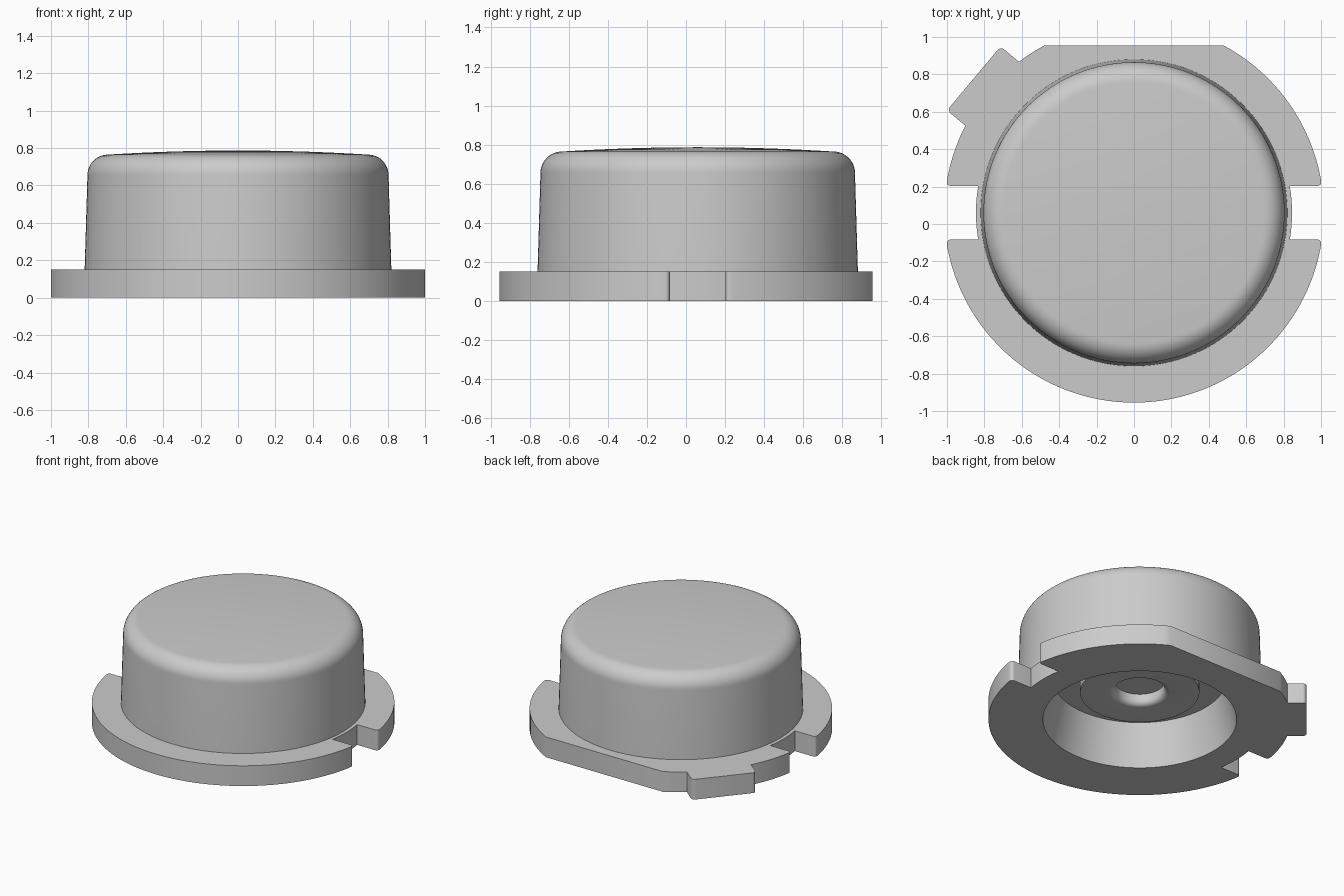
import bpy, bmesh
from math import sin, cos, asin, pi, radians, hypot
from mathutils import Vector

if "Cube" in bpy.data.objects:
    bpy.data.objects.remove(bpy.data.objects["Cube"])

CENTRE_Y = 0.06
SEGS = 128

grey = bpy.data.materials.new("satin grey")
grey.use_nodes = True
colour = (0.6, 0.6, 0.6, 1)
grey.diffuse_color = colour
grey.node_tree.nodes["Principled BSDF"].inputs["Base Color"].default_value = colour


def finish(name, bm, angle=30):
    mesh = bpy.data.meshes.new(name)
    bm.to_mesh(mesh)
    bm.free()
    ob = bpy.data.objects.new(name, mesh)
    bpy.context.collection.objects.link(ob)
    ob.location.y = CENTRE_Y
    mesh.materials.append(grey)
    bpy.ops.object.select_all(action='DESELECT')
    ob.select_set(True)
    bpy.context.view_layer.objects.active = ob
    bpy.ops.object.shade_smooth_by_angle(angle=radians(angle))
    return ob


def arc(cx, cy, r, start, end, steps):
    """Points on a circular arc, angles in radians."""
    return [(cx + r * cos(start + (end - start) * i / steps),
             cy + r * sin(start + (end - start) * i / steps)) for i in range(steps + 1)]


def lathe(name, profile):
    """Spin an (r, z) profile, listed so that it runs inside to outside from the top."""
    bm = bmesh.new()
    verts = [bm.verts.new((r, 0, z)) for r, z in profile]
    edges = [bm.edges.new(pair) for pair in zip(verts, verts[1:])]
    bmesh.ops.spin(bm, geom=verts + edges, axis=(0, 0, 1), cent=(0, 0, 0),
                   angle=2 * pi, steps=SEGS, use_merge=True)
    bmesh.ops.remove_doubles(bm, verts=bm.verts, dist=1e-4)
    bmesh.ops.dissolve_degenerate(bm, dist=1e-5, edges=bm.edges)
    for f in bm.faces:
        f.normal_update()
    bmesh.ops.recalc_face_normals(bm, faces=bm.faces)
    return finish(name, bm)


# Flange outline: arcs joined by notches, a flat back and an index tab
R, THICK, HOLE = 1.015, 0.15, 0.65
NOTCH_R, NOTCH_HALF = 0.845, 0.143
FLAT_Y = 0.895
TAB_ANGLE, TAB_HALF, TAB_OUT = radians(140), 0.223, 1.118

notch = asin(NOTCH_HALF / R)
notch_in = asin(NOTCH_HALF / NOTCH_R)
flat = asin(FLAT_Y / R)
tab = asin(TAB_HALF / R)
tab_turn, tab_reach = asin(TAB_HALF / hypot(TAB_OUT, TAB_HALF)), hypot(TAB_OUT, TAB_HALF)


def rim(start, end):
    return arc(0, 0, R, start, end, max(3, int((end - start) / (2 * pi) * SEGS)))


def polar(r, a):
    return (r * cos(a), r * sin(a))


right_rim, left_rim = rim(notch, flat), rim(TAB_ANGLE + tab, pi - notch)
front_rim = rim(pi + notch, 2 * pi - notch)
tab_corners = [polar(tab_reach, TAB_ANGLE - tab_turn), polar(tab_reach, TAB_ANGLE + tab_turn)]
outline = (right_rim + rim(pi - flat, TAB_ANGLE - tab) + tab_corners + left_rim
           + arc(0, 0, NOTCH_R, pi - notch_in, pi + notch_in, 8)
           + front_rim + arc(0, 0, NOTCH_R, -notch_in, notch_in, 8))
rounded = tab_corners + [right_rim[0], left_rim[-1], front_rim[0], front_rim[-1]]

bm = bmesh.new()
verts = [bm.verts.new((x, y, 0)) for x, y in outline]
bm.faces.new(verts)
corners = [v for v, p in zip(verts, outline) if p in rounded]
bmesh.ops.bevel(bm, geom=corners, offset=0.025, segments=4, profile=0.5, affect='VERTICES')
bmesh.ops.delete(bm, geom=bm.faces[:], context='FACES_ONLY')
bmesh.ops.create_circle(bm, segments=SEGS, radius=HOLE)
bmesh.ops.triangle_fill(bm, edges=bm.edges[:], use_beauty=True, normal=Vector((0, 0, -1)))
extruded = bmesh.ops.extrude_face_region(bm, geom=bm.faces[:], use_keep_orig=True)
top = [g for g in extruded["geom"] if isinstance(g, bmesh.types.BMVert)]
bmesh.ops.translate(bm, verts=top, vec=(0, 0, THICK))
bmesh.ops.recalc_face_normals(bm, faces=bm.faces)
finish("flange", bm)

# Cap: shallow domed lid, rounded shoulder and slightly tapered wall
dome = [(0.695 * i / 8, 0.787 - 0.022 * (i / 8) ** 2) for i in range(8)]
shoulder = arc(0.695, 0.655, 0.11, pi / 2, 0, 12)
lathe("cap", dome + shoulder + [(0.82, THICK)])

# Underside: conical recess with a central boss and a rounded socket
socket_lip = arc(0.205, 0.25, 0.04, pi, 1.5 * pi, 6)
recess = lathe("underside_recess", [(0, 0.29), (0.165, 0.29)] + socket_lip
               + [(0.4, 0.21), (0.4, 0.31), (0.58, 0.31), (HOLE, 0)])
# The recess is seen from below, so its lid must face down
mesh = recess.data
if min(mesh.polygons, key=lambda p: p.center.xy.length).normal.z > 0:
    mesh.flip_normals()
